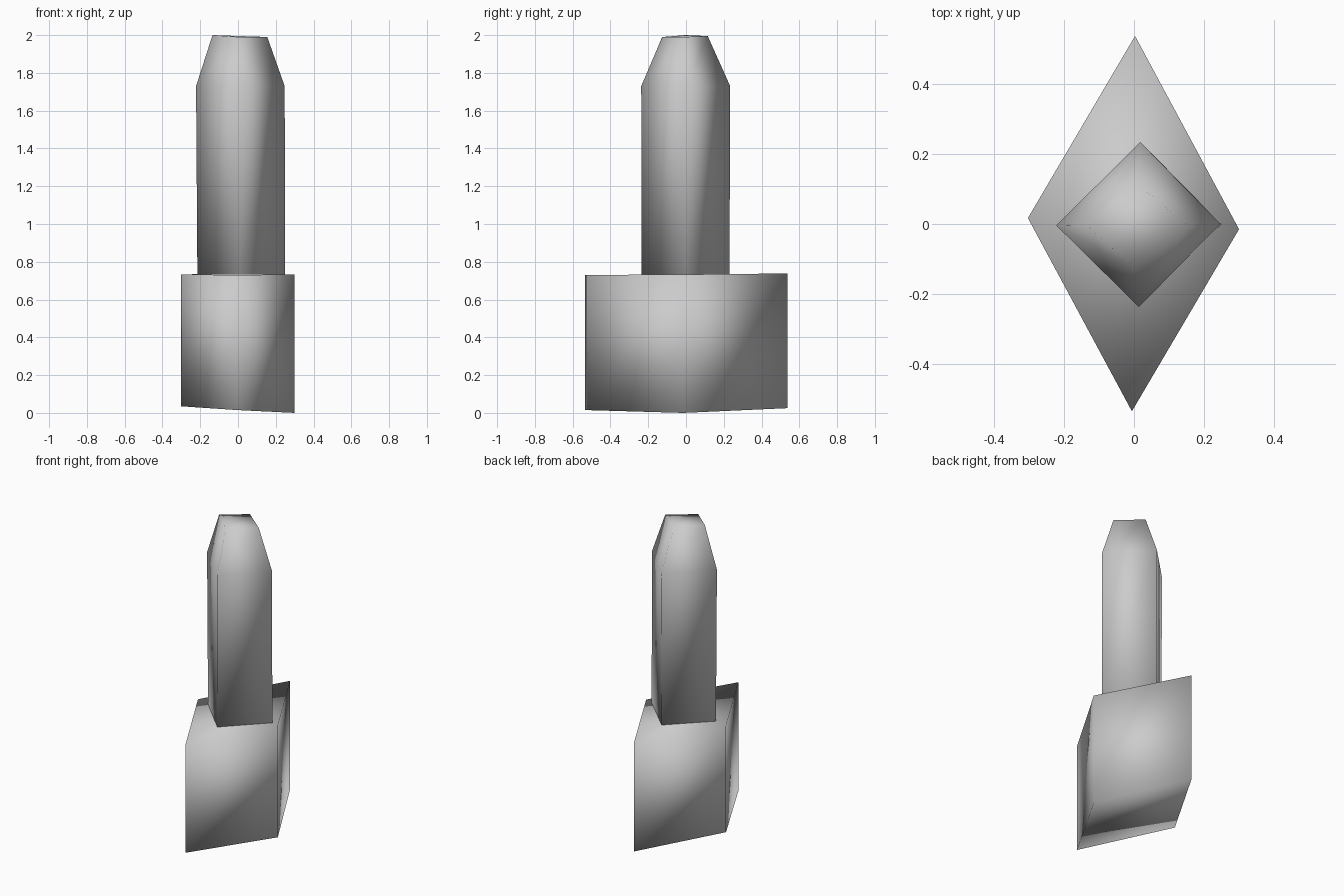
import bpy
import bmesh

cube = bpy.data.objects.get("Cube")
if cube:
    bpy.data.objects.remove(cube, do_unlink=True)

grey = bpy.data.materials.new("light grey")
grey.use_nodes = True
colour = (0.6, 0.6, 0.6, 1)
grey.diffuse_color = colour
grey.node_tree.nodes["Principled BSDF"].inputs["Base Color"].default_value = colour


def loft(name, rings):
    """Skin a stack of four-cornered rings, cap both ends, shade smooth."""
    bm = bmesh.new()
    loops = [[bm.verts.new(p) for p in ring] for ring in rings]
    for low, high in zip(loops, loops[1:]):
        for i in range(4):
            j = (i + 1) % 4
            bm.faces.new((low[i], low[j], high[j], high[i]))
    bm.faces.new(loops[0][::-1])
    bm.faces.new(loops[-1])
    bmesh.ops.recalc_face_normals(bm, faces=bm.faces)
    mesh = bpy.data.meshes.new(name)
    bm.to_mesh(mesh)
    bm.free()
    mesh.materials.append(grey)
    mesh.shade_smooth()
    obj = bpy.data.objects.new(name, mesh)
    bpy.context.collection.objects.link(obj)
    return obj


def ring(corners, heights):
    return [(x, y, z) for (x, y), z in zip(corners, heights)]


# Corners run left, front, right, back in plan (-x, -y, +x, +y)
base_plan = [(-0.303, 0.017), (-0.006, -0.535), (0.3, -0.015), (0.003, 0.537)]
shaft_low = [(-0.215, -0.004), (0.014, -0.235), (0.25, 0.0), (0.016, 0.23)]
shaft_high = [(-0.222, -0.004), (0.014, -0.237), (0.247, 0.0), (0.018, 0.234)]
tip_plan = [(-0.135, -0.003), (0.0, -0.126), (0.155, -0.005), (0.006, 0.115)]

# Diamond block with a slightly slanted underside
loft("base_block", [
    ring(base_plan, (0.035, 0.015, 0.0, 0.025)),
    ring(base_plan, (0.733, 0.73, 0.733, 0.738)),
])

# Tall diamond shaft tapering to a blunt tip
loft("shaft", [
    ring(shaft_low, [0.72] * 4),
    ring(shaft_high, [1.73] * 4),
    ring(tip_plan, (2.0, 1.99, 1.99, 1.995)),
])
